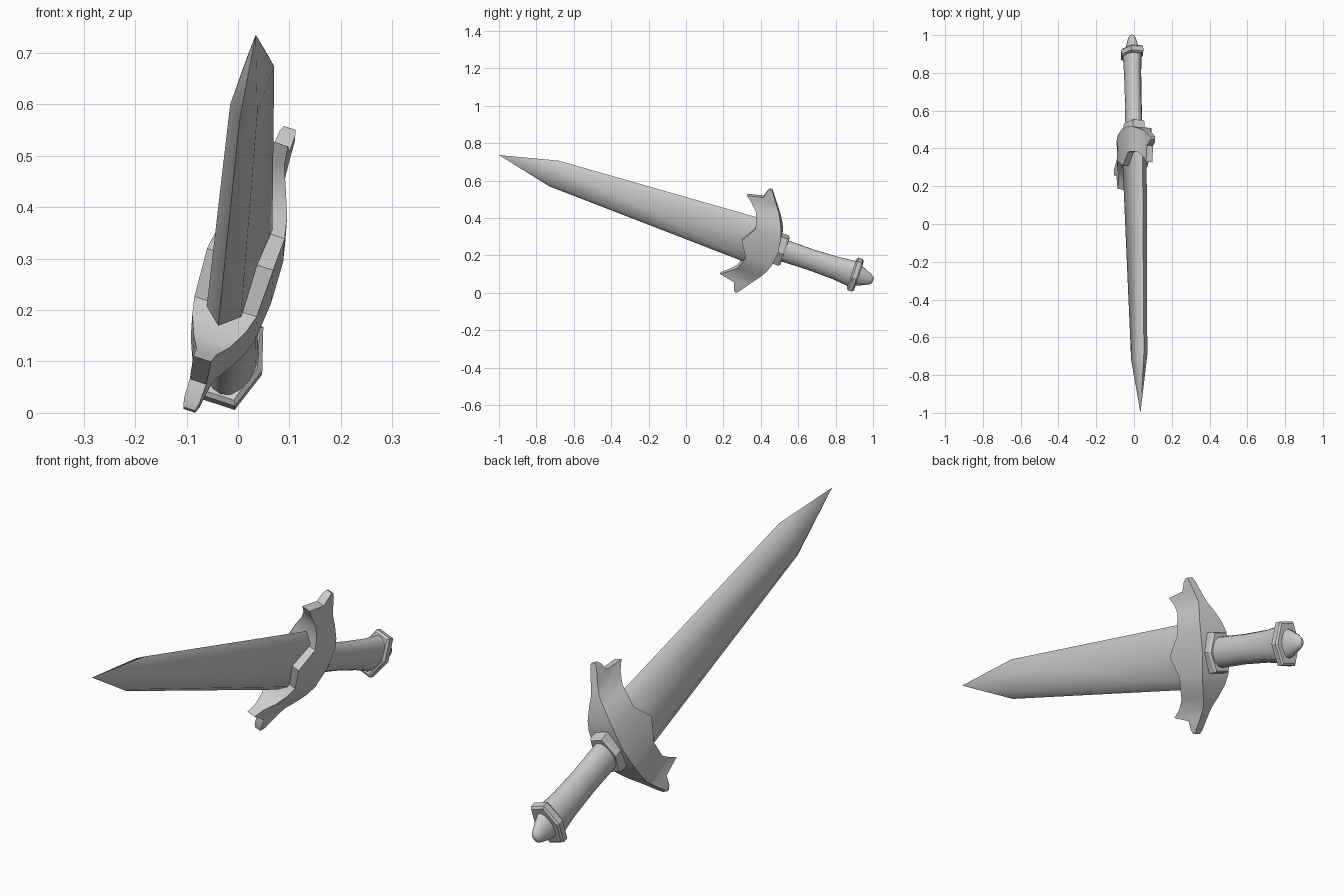
import bpy, math
from mathutils import Matrix, Vector

if "Cube" in bpy.data.objects:
    bpy.data.objects.remove(bpy.data.objects["Cube"])

# Sword frame: local x = blade width, y = thickness, z = pommel to tip
A = Vector((0.022, -0.948, 0.318)).normalized()
W = Vector((0.32, 0.31, 0.893))
W = (W - A * W.dot(A)).normalized()
T = A.cross(W)
FRAME = Matrix((W, T, A)).transposed().to_4x4()
FRAME.translation = (-0.012, 1.0, 0.065)

steel = bpy.data.materials.new("grey_steel")
steel.diffuse_color = (0.6, 0.6, 0.6, 1)
steel.use_nodes = True
steel.node_tree.nodes["Principled BSDF"].inputs["Base Color"].default_value = steel.diffuse_color


def loft(name, rings, angle):
    """Skin a list of equal-length rings and cap both ends."""
    n = len(rings[0])
    verts = [p for r in rings for p in r]
    faces = [tuple(reversed(range(n))),
             tuple(range(len(verts) - n, len(verts)))]
    for i in range(len(rings) - 1):
        for j in range(n):
            k = (j + 1) % n
            faces.append((i * n + j, i * n + k, (i + 1) * n + k, (i + 1) * n + j))
    mesh = bpy.data.meshes.new(name)
    mesh.from_pydata(verts, [], faces)
    mesh.transform(FRAME)
    mesh.materials.append(steel)
    obj = bpy.data.objects.new(name, mesh)
    bpy.context.collection.objects.link(obj)
    bpy.ops.object.select_all(action='DESELECT')
    obj.select_set(True)
    bpy.context.view_layer.objects.active = obj
    bpy.ops.object.mode_set(mode='EDIT')
    bpy.ops.mesh.select_all(action='SELECT')
    bpy.ops.mesh.remove_doubles(threshold=0.0005)
    bpy.ops.mesh.normals_make_consistent(inside=False)
    bpy.ops.object.mode_set(mode='OBJECT')
    bpy.ops.object.shade_smooth_by_angle(angle=math.radians(angle))
    return obj


def oval(ru, rv, s, n):
    return [(ru * math.cos(2 * math.pi * i / n), rv * math.sin(2 * math.pi * i / n), s)
            for i in range(n)]


def hexagon(u, v, s):
    return [(u, v * 0.55, s), (0, v, s), (-u, v * 0.55, s),
            (-u, -v * 0.55, s), (0, -v, s), (u, -v * 0.55, s)]


# Blade: flat hexagonal section narrowing to shoulders, then a point
def blade_ring(edge, flat, thick, s):
    return [(edge, 0, s), (flat, thick, s), (-flat, thick, s),
            (-edge, 0, s), (-flat, -thick, s), (flat, -thick, s)]


loft("blade", [blade_ring(0.136, 0.10, 0.036, 0.60),
               blade_ring(0.130, 0.095, 0.035, 0.70),
               blade_ring(0.077, 0.051, 0.028, 1.80),
               blade_ring(0, 0, 0, 2.11)], 60)

# Crossguard: stations of (u, back, front, half thickness), mirrored in u
half = [(0.0, 0.530, 0.735, 0.068), (0.085, 0.541, 0.685, 0.064),
        (0.125, 0.555, 0.695, 0.055), (0.170, 0.577, 0.712, 0.037),
        (0.205, 0.598, 0.750, 0.021), (0.234, 0.618, 0.785, 0.018),
        (0.253, 0.631, 0.700, 0.017), (0.290, 0.657, 0.690, 0.016),
        (0.305, 0.668, 0.680, 0.012)]
stations = [(-u, b, f, h) for u, b, f, h in reversed(half[1:])] + half
loft("crossguard", [[(u, h, b), (u, h, f), (u, -h, f), (u, -h, b)]
                    for u, b, f, h in stations], 35)

# Grip with a slight flare at the pommel
loft("grip", [oval(u, v, s, 16) for u, v, s in
              [(0.077, 0.048, 0.10), (0.072, 0.045, 0.14), (0.064, 0.043, 0.21),
               (0.059, 0.042, 0.35), (0.062, 0.043, 0.53)]], 40)

# Hexagonal collars at both ends of the grip
loft("guard_collar", [hexagon(0.074, 0.052, 0.497), hexagon(0.080, 0.058, 0.507),
                      hexagon(0.080, 0.058, 0.545)], 20)
loft("pommel_collar", [hexagon(0.078, 0.054, 0.080), hexagon(0.086, 0.060, 0.088),
                       hexagon(0.086, 0.060, 0.112), hexagon(0.078, 0.050, 0.120)], 20)

# Rounded pommel cap
loft("pommel_cap", [oval(u, v, s, 16) for u, v, s in
                    [(0.060, 0.034, 0.085), (0.046, 0.027, 0.050), (0.030, 0.019, 0.018),
                     (0.021, 0.014, 0.005), (0.010, 0.007, 0.0)]], 50)
